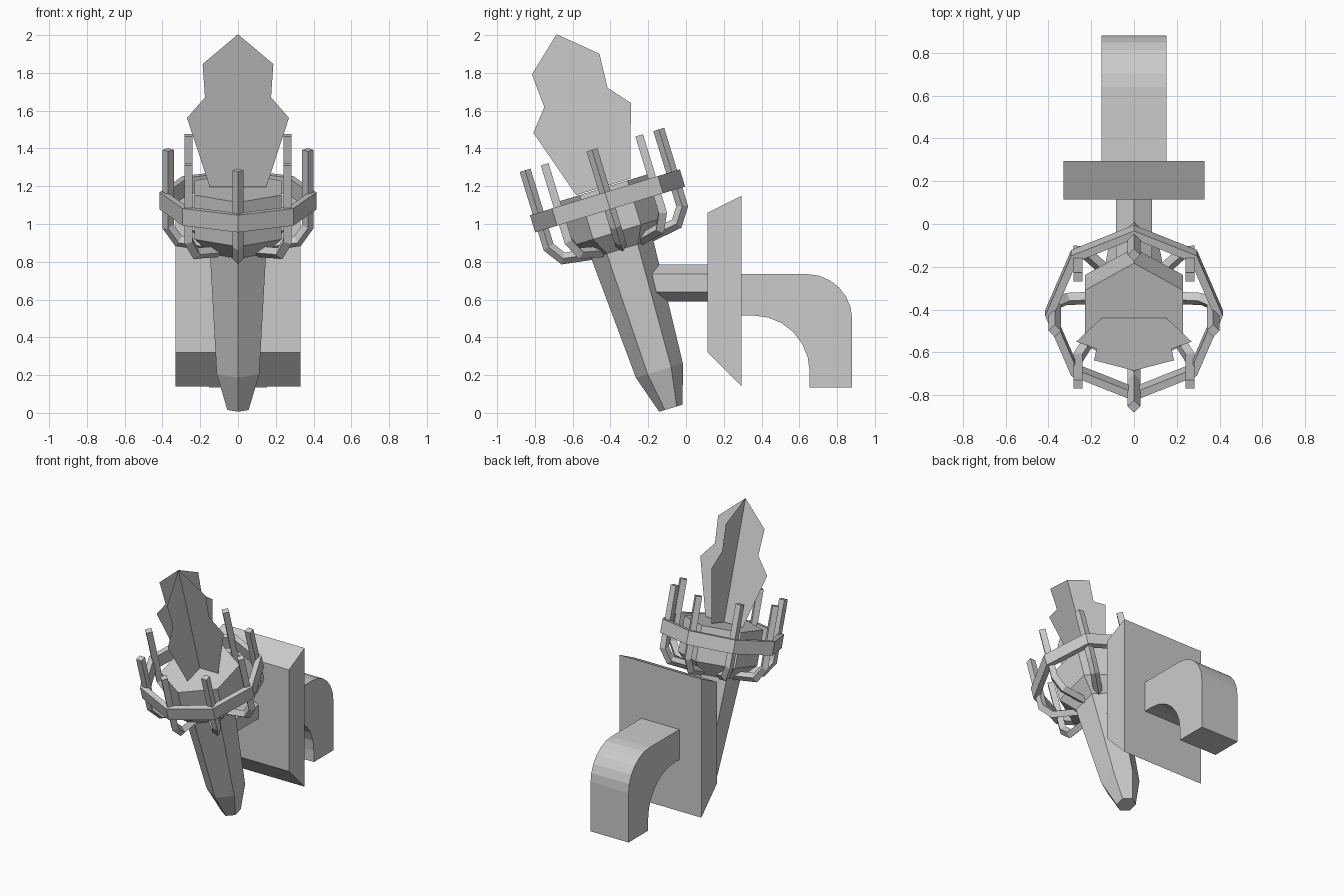
import bpy, bmesh
from math import sin, cos, pi, radians
from mathutils import Matrix, Vector

if "Cube" in bpy.data.objects:
    bpy.data.objects.remove(bpy.data.objects["Cube"])

# Torch space: z runs along the tilted torch axis
TILT = Matrix.Translation((0, -0.08, 0.025)) @ Matrix.Rotation(radians(17), 4, 'X')


def make(name, bm, matrix=None, recalc=True):
    if matrix:
        bm.transform(matrix)
    if recalc:
        bmesh.ops.recalc_face_normals(bm, faces=bm.faces)
    mesh = bpy.data.meshes.new(name)
    bm.to_mesh(mesh)
    bm.free()
    ob = bpy.data.objects.new(name, mesh)
    bpy.context.collection.objects.link(ob)
    return ob


def loft(bm, loops, closed=False):
    """Skin a list of point loops, capping the ends unless closed."""
    rings = [[bm.verts.new(p) for p in lp] for lp in loops]
    n = len(rings[0])
    pairs = list(zip(rings, rings[1:]))
    if closed:
        pairs.append((rings[-1], rings[0]))
    else:
        bm.faces.new(rings[0])
        bm.faces.new(rings[-1])
    for a, b in pairs:
        for i in range(n):
            j = (i + 1) % n
            bm.faces.new((a[i], a[j], b[j], b[i]))


def lathe(name, profile, sides, closed=False, matrix=TILT):
    bm = bmesh.new()
    loops = [[(r * sin(2 * pi * k / sides), r * cos(2 * pi * k / sides), z)
              for k in range(sides)] for r, z in profile]
    loft(bm, loops, closed)
    return make(name, bm, matrix)


def extrude_x(name, profile, half):
    bm = bmesh.new()
    loft(bm, [[(x, y, z) for y, z in profile] for x in (-half, half)])
    return make(name, bm)


# Six-sided handle and fuel bowl
lathe("handle", [(0.065, 0.0), (0.13, 0.208), (0.172, 0.89)], 6)
lathe("bowl", [(0.17, 0.88), (0.265, 0.975), (0.265, 1.22)], 6)

# Eight-sided band around the bowl
lathe("basket_band", [(0.415, 1.10), (0.415, 1.195), (0.375, 1.195), (0.375, 1.10)],
      8, closed=True)

# Eight bent prongs, diamond section
path = [Vector(p) for p in ((0.12, 0.895), (0.315, 0.925), (0.37, 1.005), (0.37, 1.43))]
half = 0.03
bm = bmesh.new()
for k in range(8):
    turn = Matrix.Rotation(k * pi / 4, 3, 'Z')
    loops = []
    for i, p in enumerate(path):
        a = (p - path[i - 1]).normalized() if i else None
        b = (path[i + 1] - p).normalized() if i < len(path) - 1 else None
        t = ((a or b) + (b or a)).normalized()
        miter = Vector((t.y, -t.x)) * half / t.dot(a or b)
        o, n = p + miter, p - miter
        loops.append([turn @ Vector(c) for c in
                      ((o.x, 0, o.y), (p.x, half, p.y), (n.x, 0, n.y), (p.x, -half, p.y))])
    loft(bm, loops)
make("basket_prongs", bm, TILT)

# Flame: two crossed flat sheets
outline = [(0.15, 1.225), (0.27, 1.607), (0.175, 1.72), (0.187, 1.905), (0, 2.07)]
bm = bmesh.new()
for ax in (Vector((1, 0, 0)), Vector((0, 1, 0))):
    for s in (1, -1):
        for (r0, z0), (r1, z1) in zip(outline, outline[1:]):
            pts = [Vector((0, 0, z0)), ax * s * r0 + Vector((0, 0, z0)),
                   ax * s * r1 + Vector((0, 0, z1))]
            if r1:
                pts.append(Vector((0, 0, z1)))
            else:
                pts = [pts[0], pts[1], Vector((0, 0, z1))]
            bm.faces.new([bm.verts.new(p) for p in pts])
make("flame", bm, TILT, recalc=False)

# Six-sided arm from the handle to the wall plate
arm = Matrix.Translation((0, 0.13, 0.6875)) @ Matrix.Rotation(radians(90), 4, 'X')
lathe("arm", [(0.0975, 0.0), (0.0975, 0.34)], 6, matrix=arm)

# Wall plate with sloped top and bottom
extrude_x("wall_plate", [(0.115, 0.32), (0.115, 1.06), (0.295, 1.15), (0.295, 0.14)], 0.33)

# Curved bracket behind the plate
outer = [(0.64 + 0.24 * sin(a), 0.495 + 0.24 * cos(a))
         for a in (i * pi / 12 for i in range(7))]
inner = [(0.36 + 0.295 * sin(a), 0.215 + 0.30 * cos(a))
         for a in (i * pi / 12 for i in range(6, -1, -1))]
extrude_x("wall_bracket", [(0.29, 0.735)] + outer + [(0.88, 0.135), (0.655, 0.135)]
          + inner + [(0.29, 0.515)], 0.153)
